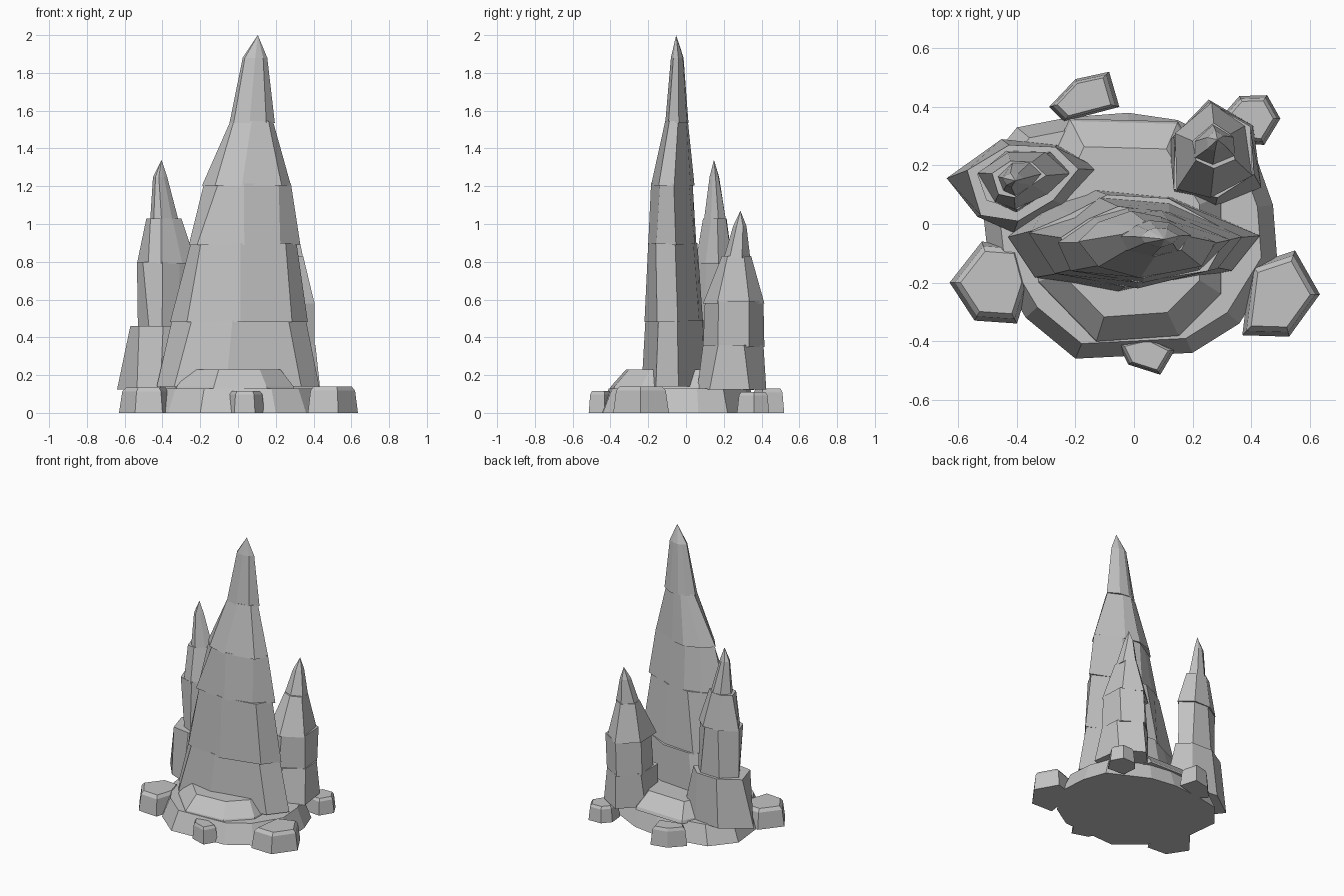
import bpy, bmesh, random

if "Cube" in bpy.data.objects:
    bpy.data.objects.remove(bpy.data.objects["Cube"])

random.seed(4)
stone = bpy.data.materials.new("grey stone")
stone.diffuse_color = (0.55, 0.55, 0.55, 1)
stone.use_nodes = True
stone.node_tree.nodes["Principled BSDF"].inputs["Base Color"].default_value = stone.diffuse_color


def loft(bm, rings):
    """Close a stack of equal-sided rings into a solid; a one-point ring is a tip."""
    loops = [[bm.verts.new(p) for p in r] for r in rings]
    n = len(loops[0])
    bm.faces.new(loops[0][::-1])
    for a, b in zip(loops, loops[1:]):
        for i in range(n):
            j = (i + 1) % n
            if len(b) == 1:
                bm.faces.new((a[i], a[j], b[0]))
            else:
                bm.faces.new((a[i], a[j], b[j], b[i]))
    if len(loops[-1]) > 1:
        bm.faces.new(loops[-1])


def finish(bm, name):
    bmesh.ops.recalc_face_normals(bm, faces=bm.faces)
    me = bpy.data.meshes.new(name)
    bm.to_mesh(me)
    bm.free()
    me.materials.append(stone)
    bpy.context.collection.objects.link(bpy.data.objects.new(name, me))


def slab(name, outline, levels):
    """Rock from a plan outline; levels are (z, scale about the middle)."""
    cx = sum(p[0] for p in outline) / len(outline)
    cy = sum(p[1] for p in outline) / len(outline)
    bm = bmesh.new()
    loft(bm, [[(cx + (x - cx) * s, cy + (y - cy) * s, z) for x, y in outline]
              for z, s in levels])
    finish(bm, name)


def spire(name, outline, segments, tip):
    """Stacked tapering blocks; each block is two boxes (z, x0, x1, y0, y1)."""
    xs, ys = [p[0] for p in outline], [p[1] for p in outline]
    unit = [((x - min(xs)) / (max(xs) - min(xs)), (y - min(ys)) / (max(ys) - min(ys)))
            for x, y in outline]

    def ring(box):
        z, x0, x1, y0, y1 = box
        pts = []
        for u, v in unit:
            # nudge corners along the outline so the blocks look hewn
            u += random.uniform(-.05, .05) * (0 < u < 1)
            v += random.uniform(-.05, .05) * (0 < v < 1)
            pts.append((x0 + u * (x1 - x0), y0 + v * (y1 - y0), z))
        return pts

    bm = bmesh.new()
    for low, high in segments[:-1]:
        loft(bm, [ring(low), ring(high)])
    low, high = segments[-1]
    loft(bm, [ring(low), ring(high), [tip]])
    finish(bm, name)


# ground slab and the raised ledge on it
slab("base_slab",
     [(-.2, -.46), (.2, -.44), (.36, -.34), (.49, -.13), (.475, .065), (.42, .22), (.15, .355),
      (-.02, .38), (-.22, .365), (-.4, .33), (-.53, .17), (-.5, -.1), (-.37, -.32)],
     [(0, 1), (.13, .89)])
slab("upper_ledge",
     [(-.13, -.405), (.155, -.385), (.3, -.24), (.3, .1), (.15, .35), (-.22, .36),
      (-.34, .1), (-.33, -.2)],
     [(.12, 1), (.14, .98), (.23, .76)])

# tall central spire
spire("tall_spire",
      [(-.43, -.03), (-.33, -.17), (-.03, -.235), (.29, -.17), (.42, -.03), (.12, .1), (-.12, .12),
       (-.27, .06)],
      [((.14, -.43, .43, -.235, .12), (.49, -.35, .36, -.215, .10)),
       ((.48, -.36, .37, -.22, .09), (.9, -.25, .31, -.20, .06)),
       ((.89, -.26, .33, -.20, .055), (1.215, -.18, .28, -.185, .035)),
       ((1.205, -.19, .28, -.185, .045), (1.545, -.04, .185, -.11, .01)),
       ((1.535, -.045, .195, -.11, .013), (1.88, .025, .155, -.08, -.013))],
      (.105, -.052, 2.0))

# left spire
spire("left_spire",
      [(-.64, .17), (-.56, .01), (-.42, -.03), (-.25, .07), (-.11, .18), (-.24, .28), (-.46, .29)],
      [((.125, -.64, -.11, -.03, .29), (.46, -.57, -.19, .01, .27)),
       ((.45, -.53, -.22, .04, .25), (.8, -.535, -.23, .05, .24)),
       ((.79, -.535, -.22, .05, .245), (1.03, -.485, -.30, .09, .215)),
       ((1.02, -.465, -.315, .095, .21), (1.25, -.45, -.375, .125, .175))],
      (-.405, .148, 1.34))

# back right spire
spire("back_spire",
      [(.13, .11), (.275, .06), (.435, .14), (.41, .32), (.265, .425), (.12, .29)],
      [((.125, .12, .435, .06, .425), (.36, .14, .41, .09, .41)),
       ((.35, .135, .405, .09, .415), (.59, .15, .405, .10, .41)),
       ((.58, .14, .405, .09, .415), (.83, .2, .345, .19, .345)),
       ((.82, .205, .345, .20, .34), (.99, .25, .31, .25, .32))],
      (.285, .288, 1.07))

# loose boulders around the base
boulders = {
    "boulder_left": (.135, [(-.63, -.2), (-.545, -.33), (-.4, -.34), (-.355, -.2), (-.39, -.07),
                            (-.52, -.06)]),
    "boulder_right": (.14, [(.4, -.14), (.37, -.38), (.53, -.385), (.635, -.24), (.55, -.09)]),
    "boulder_front": (.115, [(-.055, -.41), (-.02, -.48), (.09, -.515), (.14, -.43), (.05, -.385)]),
    "boulder_back_left": (.13, [(-.29, .4), (-.24, .35), (-.05, .4), (-.085, .52), (-.2, .495)]),
    "boulder_back_right": (.11, [(.31, .38), (.32, .28), (.445, .27), (.5, .36), (.455, .44),
                                 (.36, .437)]),
}
for name, (h, outline) in boulders.items():
    slab(name, outline, [(0, 1), (h * .84, .89), (h, .76)])
